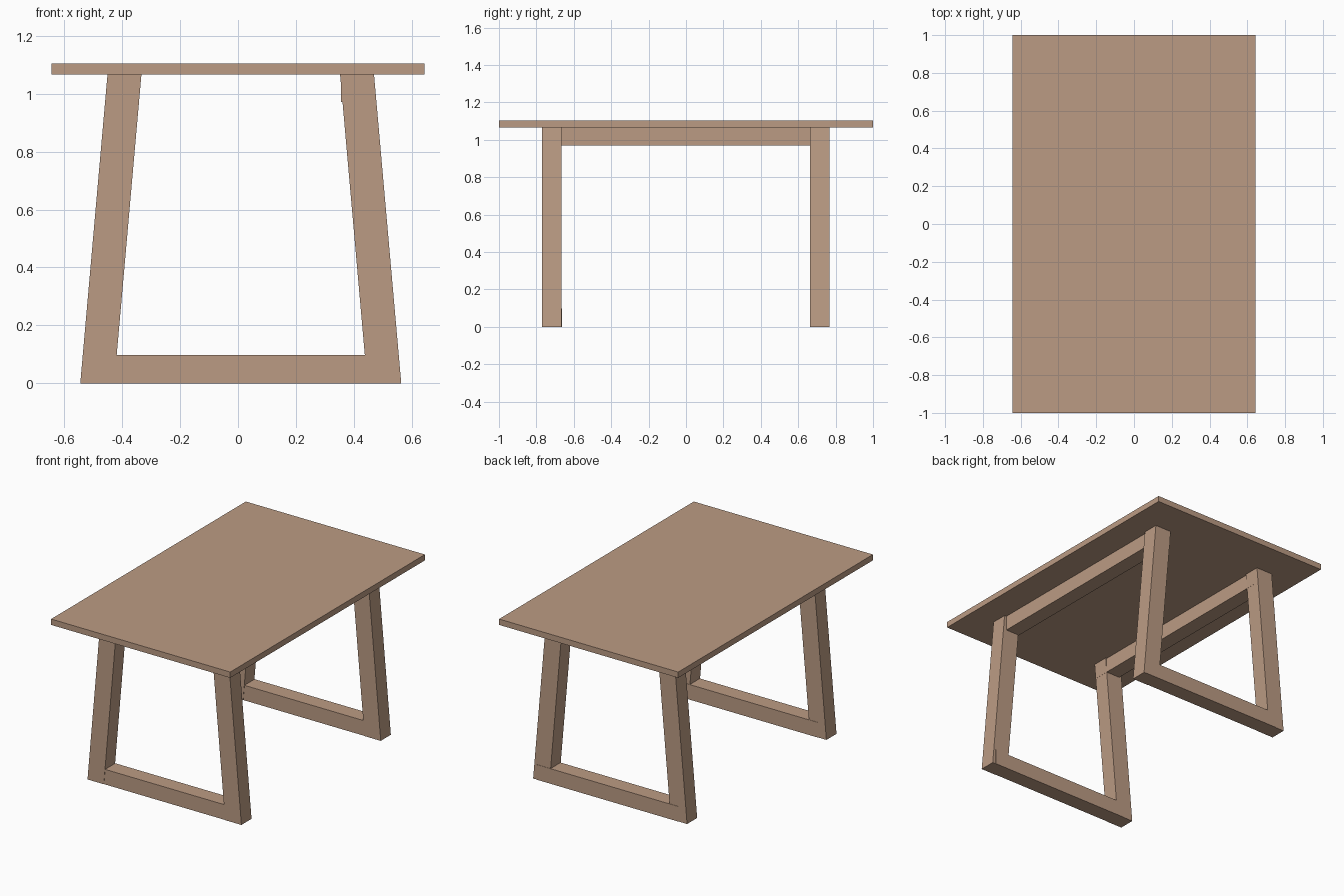
import bpy

if "Cube" in bpy.data.objects:
    bpy.data.objects.remove(bpy.data.objects["Cube"])

wood = bpy.data.materials.new("wood")
wood.diffuse_color = (0.50, 0.33, 0.23, 1)
wood.use_nodes = True
wood.node_tree.nodes["Principled BSDF"].inputs["Base Color"].default_value = wood.diffuse_color


def prism(name, profile, y0, y1):
    """Extrude an (x, z) profile, listed counter-clockwise from the front, along y."""
    n = len(profile)
    verts = [(x, y, z) for y in (y0, y1) for x, z in profile]
    faces = [tuple(range(n)), tuple(range(2 * n - 1, n - 1, -1))]
    faces += [(i, i + n, (i + 1) % n + n, (i + 1) % n) for i in range(n)]
    mesh = bpy.data.meshes.new(name)
    mesh.from_pydata(verts, [], faces)
    mesh.materials.append(wood)
    obj = bpy.data.objects.new(name, mesh)
    bpy.context.collection.objects.link(obj)
    return obj


def box(name, x0, x1, y0, y1, z0, z1):
    return prism(name, [(x0, z0), (x1, z0), (x1, z1), (x0, z1)], y0, y1)


TOP_Z = 1.066

# Table top
box("table_top", -0.644, 0.644, -1, 1, TOP_Z, 1.104)

# Splayed legs and floor bars, one frame near each end
for end, y0, y1 in (("front", -0.769, -0.665), ("back", 0.662, 0.766)):
    prism(end + "_left_leg",
          [(-0.544, 0), (-0.427, 0), (-0.333, TOP_Z), (-0.450, TOP_Z)], y0, y1)
    prism(end + "_right_leg",
          [(0.446, 0), (0.563, 0), (0.469, TOP_Z), (0.352, TOP_Z)], y0, y1)
    box(end + "_floor_bar", -0.48, 0.54, y0 + 0.002, y1 + 0.002, 0, 0.098)

# Long rails under the top, running through the leg heads
box("left_rail", -0.441, -0.341, -0.767, 0.764, 0.97, TOP_Z)
box("right_rail", 0.355, 0.455, -0.767, 0.764, 0.97, TOP_Z)
